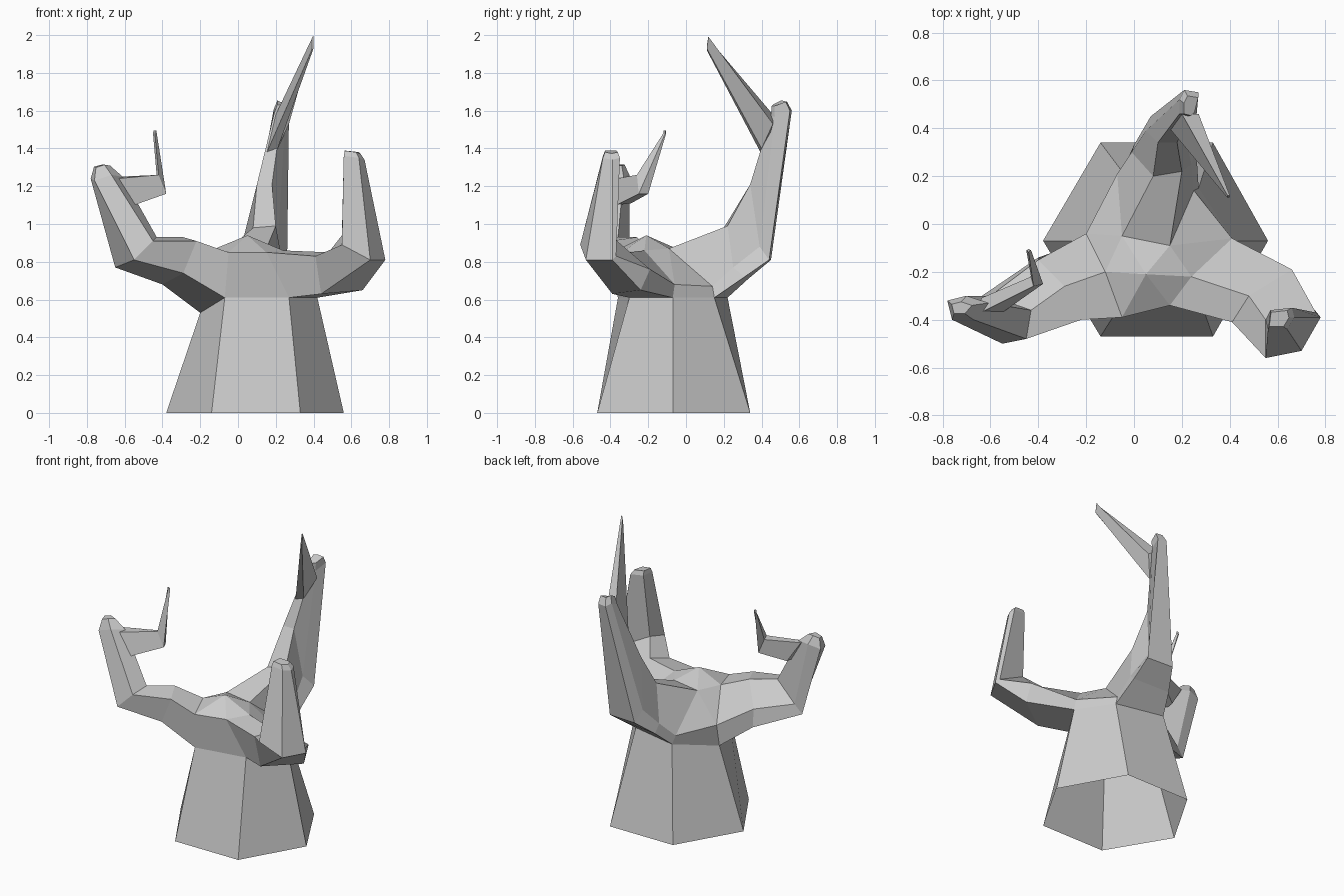
import bpy, bmesh
from mathutils import Vector

# Small helpers for lofted low-poly limbs
def skin(bm, a, b):
    n = len(a)
    for i in range(n):
        j = (i + 1) % n
        bm.faces.new((a[i], a[j], b[j], b[i]))

def ring(bm, pts):
    return [bm.verts.new(p) for p in pts]

def loft(bm, first, sections, lift, shrink=0.75):
    """Skin from an existing ring through the sections, ending in a small bevelled tip."""
    last = first
    for s in sections:
        new = ring(bm, s)
        skin(bm, last, new)
        last = new
    lift = Vector(lift)
    c = sum((v.co for v in last), Vector()) / len(last)
    tip = ring(bm, [c + (v.co - c) * shrink + lift for v in last])
    skin(bm, last, tip)
    bm.faces.new(tip)

def finish(bm, name):
    bmesh.ops.recalc_face_normals(bm, faces=bm.faces)
    me = bpy.data.meshes.new(name)
    bm.to_mesh(me)
    bm.free()
    ob = bpy.data.objects.new(name, me)
    bpy.context.collection.objects.link(ob)
    return ob

bm = bmesh.new()

# Trunk: tapered hexagon, open underneath
base = ring(bm, [(-.14, -.47, 0), (.33, -.47, 0), (.56, -.07, 0),
                 (.33, .34, 0), (-.14, .34, 0), (-.38, -.07, 0)])
top = ring(bm, [(-.07, -.36, .61), (.27, -.30, .61), (.42, -.07, .61),
                (.27, .15, .61), (-.05, .22, .61), (-.2, -.07, .53)])
skin(bm, base, top)
fl, fr, r, br, bl, l = top

# Hub: rim points where the three arms start, and the deck with its raised peak
ft_l, ridge_l, low_l = ring(bm, [(-.05, -.39, .85), (-.12, -.2, .87), (-.2, -.04, .68)])
ft_r, ridge_r, low_r = ring(bm, [(.15, -.34, .85), (.24, -.22, .86), (.41, -.06, .68)])
bk_l, bk_r, p, q, c = ring(bm, [(-.07, .21, .67), (.25, .14, .67), (-.05, -.05, .87),
                                (.15, -.09, .87), (.05, -.21, .94)])
for f in [(fl, fr, ft_r, ft_l), (r, br, bk_r, low_r), (bl, l, low_l, bk_l),
          (c, ft_l, ft_r), (c, ft_r, ridge_r), (c, ridge_r, q), (c, q, p),
          (c, p, ridge_l), (c, ridge_l, ft_l), (ridge_r, low_r, q),
          (q, low_r, bk_r), (p, low_l, ridge_l), (p, bk_l, low_l)]:
    bm.faces.new(f)

# Right arm: lower front, lower back, back edge, ridge, front edge
loft(bm, [fr, r, low_r, ridge_r, ft_r], [
    [(.44, -.39, .63), (.66, -.24, .65), (.66, -.19, .76), (.48, -.30, .85), (.41, -.41, .83)],
    [(.70, -.53, .81), (.78, -.39, .81), (.76, -.37, .83), (.55, -.40, .94), (.55, -.56, .89)],
    [(.64, -.44, 1.35), (.67, -.39, 1.34), (.66, -.35, 1.35), (.57, -.36, 1.36), (.56, -.44, 1.36)],
], (-.01, 0, .03))

# Left arm
loft(bm, [fl, l, low_l, ridge_l, ft_l], [
    [(-.29, -.40, .74), (-.40, -.14, .68), (-.40, -.15, .80), (-.29, -.26, .93), (-.22, -.40, .91)],
    [(-.55, -.50, .81), (-.65, -.31, .77), (-.60, -.30, .83), (-.43, -.36, .93), (-.45, -.48, .91)],
    [(-.76, -.40, 1.23), (-.78, -.32, 1.24), (-.70, -.30, 1.26), (-.61, -.33, 1.25), (-.67, -.40, 1.26)],
], (-.02, 0, .06), .5)

# Back arm
loft(bm, [br, bl, bk_l, p, q, bk_r], [
    [(.26, .31, .72), (.0, .33, .71), (-.01, .30, .77), (.08, .20, .98), (.20, .22, .99), (.24, .25, .77)],
    [(.26, .44, .81), (.07, .45, .81), (.05, .39, .88), (.10, .34, 1.21), (.18, .34, 1.21), (.21, .39, .88)],
    [(.27, .55, 1.60), (.21, .56, 1.60), (.19, .52, 1.61), (.19, .46, 1.58), (.23, .45, 1.57), (.25, .47, 1.57)],
], (.01, -.01, .05))
finish(bm, "trunk_and_arms")

# Hooked thorn on the left arm
bm = bmesh.new()
start = ring(bm, [(-.55, -.37, 1.10), (-.55, -.29, 1.11), (-.64, -.31, 1.25), (-.64, -.37, 1.24)])
bm.faces.new(start)
loft(bm, start, [
    [(-.38, -.25, 1.16), (-.40, -.20, 1.16), (-.43, -.22, 1.25), (-.42, -.26, 1.26)],
    [(-.43, -.11, 1.48), (-.44, -.105, 1.48), (-.45, -.11, 1.48), (-.44, -.12, 1.48)],
], (0, 0, .015))
finish(bm, "hooked_thorn")

# Straight spike on the back arm
bm = bmesh.new()
start = ring(bm, [(.14, .41, 1.35), (.21, .40, 1.40), (.27, .46, 1.53), (.20, .46, 1.58)])
bm.faces.new(start)
loft(bm, start, [
    [(.39, .11, 1.92), (.40, .11, 1.93), (.40, .12, 1.99), (.39, .12, 1.98)],
], (0, 0, .015))
finish(bm, "straight_spike")
